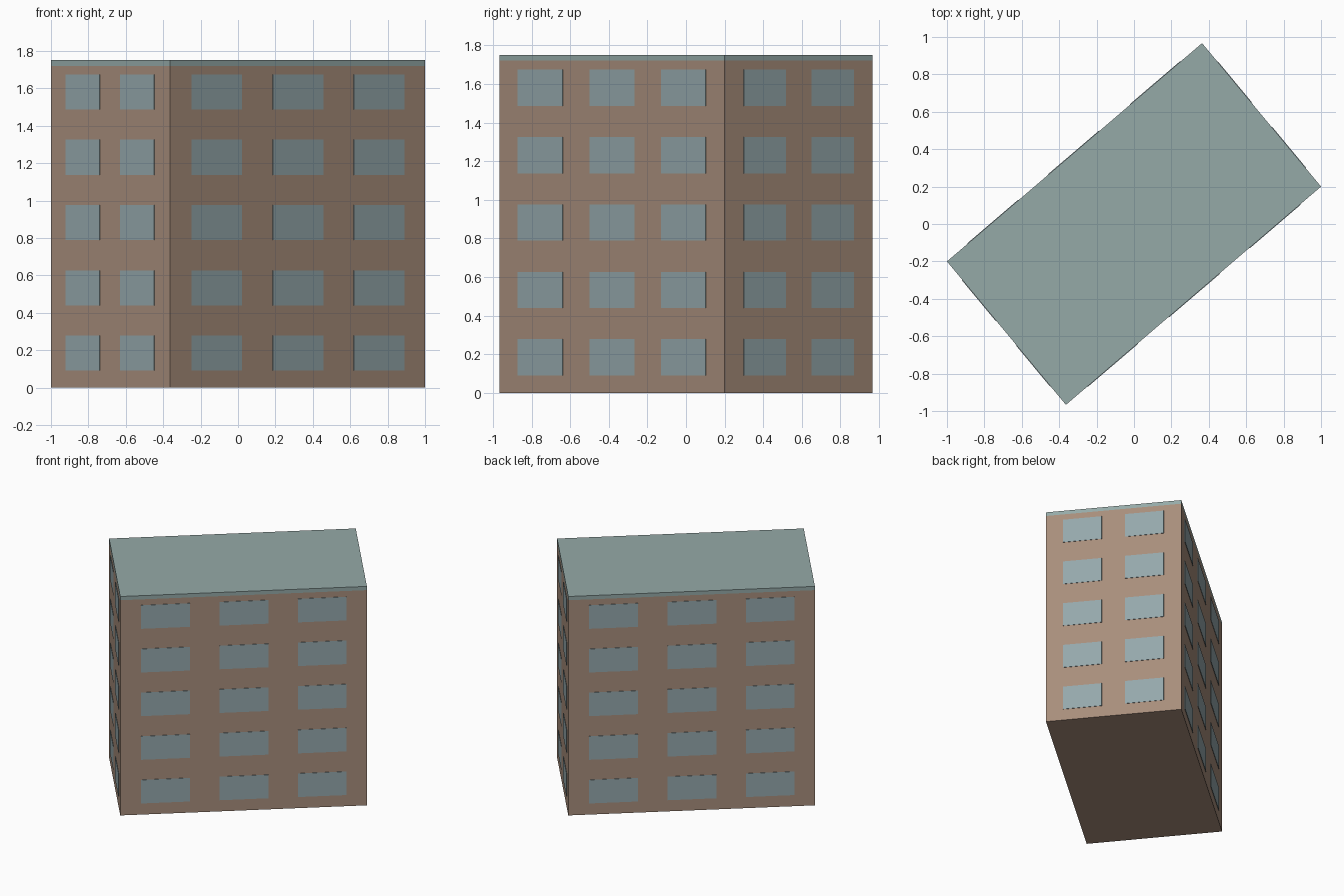
import bpy
import bmesh
from mathutils import Vector

cube = bpy.data.objects.get("Cube")
if cube:
    bpy.data.objects.remove(cube, do_unlink=True)


def make_material(name, rgb):
    mat = bpy.data.materials.new(name)
    mat.use_nodes = True
    colour = (*rgb, 1)
    mat.diffuse_color = colour
    mat.node_tree.nodes["Principled BSDF"].inputs["Base Color"].default_value = colour
    return mat


WALL = make_material("brown wall", (0.39, 0.27, 0.20))
GLASS = make_material("pale blue glass", (0.30, 0.39, 0.41))
ROOF = make_material("grey green roof", (0.30, 0.40, 0.39))

TOP = 1.75
EAVES = 1.72
PLATE = 0.003

# Footprint corners, counterclockwise, starting at the left one
left, front = Vector((-1, -0.2, 0)), Vector((-0.364, -0.967, 0))
footprint = [left, front, -left, -front]


def add_prism(bm, base, offset):
    """Extrude a flat outline along an offset into a closed solid."""
    low = [bm.verts.new(p) for p in base]
    high = [bm.verts.new(p + offset) for p in base]
    bm.faces.new(low[::-1])
    bm.faces.new(high)
    count = len(base)
    for i in range(count):
        j = (i + 1) % count
        bm.faces.new((low[i], low[j], high[j], high[i]))


def finish(bm, name, mat):
    bmesh.ops.recalc_face_normals(bm, faces=bm.faces)
    mesh = bpy.data.meshes.new(name)
    bm.to_mesh(mesh)
    bm.free()
    mesh.materials.append(mat)
    obj = bpy.data.objects.new(name, mesh)
    bpy.context.collection.objects.link(obj)
    return obj


def slab(name, z0, z1, mat):
    bm = bmesh.new()
    up = Vector((0, 0, 1))
    add_prism(bm, [p + up * z0 for p in footprint], up * (z1 - z0))
    return finish(bm, name, mat)


def window_grid(name, start, end, centres, width):
    """Five storeys of thin panes; centres and width are fractions of the wall."""
    bm = bmesh.new()
    along = end - start
    outward = along.cross(Vector((0, 0, 1))).normalized()
    for storey in range(5):
        z = 0.184 + 0.349 * storey
        for c in centres:
            pane = [start + along * (c + sx * width / 2) + Vector((0, 0, z + sz * 0.094))
                    for sx, sz in ((-1, -1), (1, -1), (1, 1), (-1, 1))]
            add_prism(bm, pane, outward * PLATE)
    return finish(bm, name, GLASS)


# Building body and roof slab
slab("building_walls", 0, EAVES, WALL)
slab("roof_slab", EAVES, TOP, ROOF)

# Windows: two columns on the short walls, three on the long ones
names = ["front_end", "front_long", "back_end", "back_long"]
for i, name in enumerate(names):
    a, b = footprint[i], footprint[(i + 1) % 4]
    if i % 2 == 0:
        window_grid(name + "_windows", a, b, (0.27, 0.728), 0.285)
    else:
        window_grid(name + "_windows", a, b, (0.183, 0.502, 0.819), 0.198)
